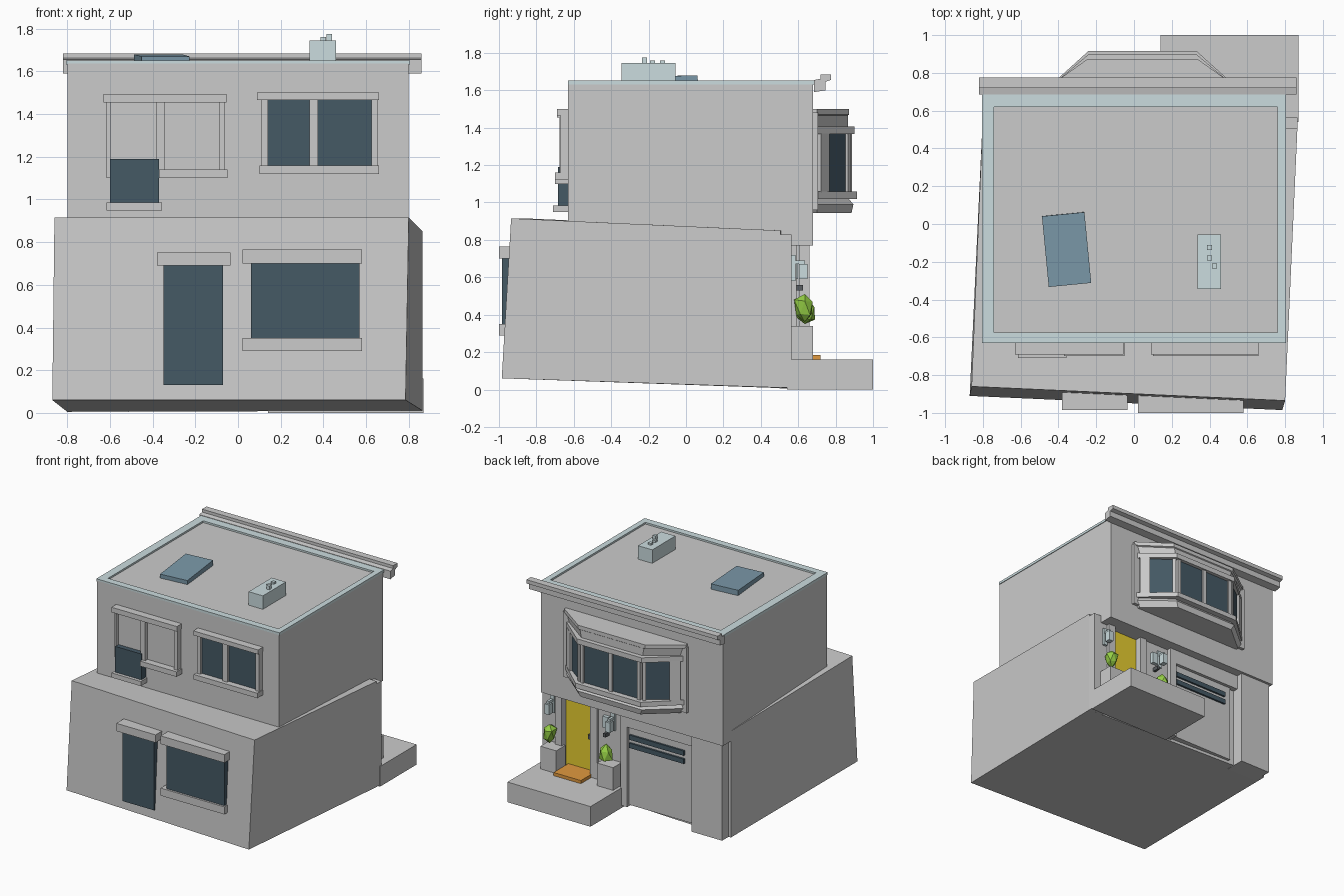
import bpy, bmesh, random
from math import radians
from mathutils import Vector

if "Cube" in bpy.data.objects:
    bpy.data.objects.remove(bpy.data.objects["Cube"])


def material(name, rgb):
    m = bpy.data.materials.new(name)
    m.diffuse_color = (*rgb, 1)
    m.use_nodes = True
    m.node_tree.nodes["Principled BSDF"].inputs["Base Color"].default_value = m.diffuse_color
    return m


GLASS = material("dark_glass", (0.06, 0.10, 0.13))
TRIM = material("pale_trim", (0.60, 0.72, 0.74))
SKY = material("skylight_glass", (0.20, 0.32, 0.40))
YELLOW = material("yellow_paint", (0.80, 0.62, 0.03))
GREEN = material("leaf_green", (0.30, 0.62, 0.06))
ORANGE = material("mat_orange", (0.75, 0.32, 0.05))
DARK = material("dark_metal", (0.10, 0.11, 0.12))


def finish(name, bm, mat=None):
    bmesh.ops.recalc_face_normals(bm, faces=bm.faces)
    me = bpy.data.meshes.new(name)
    bm.to_mesh(me)
    bm.free()
    ob = bpy.data.objects.new(name, me)
    bpy.context.collection.objects.link(ob)
    if mat:
        me.materials.append(mat)
    return ob


def loft(name, rings, mat=None):
    """Solid through rings with equal point counts."""
    bm = bmesh.new()
    vs = [[bm.verts.new(p) for p in r] for r in rings]
    n = len(rings[0])
    for a, b in zip(vs, vs[1:]):
        for i in range(n):
            j = (i + 1) % n
            bm.faces.new((a[i], a[j], b[j], b[i]))
    bm.faces.new(vs[0][::-1])
    bm.faces.new(vs[-1])
    return finish(name, bm, mat)


def box(name, x, y, z, mat=None):
    ring = lambda h: [(x[0], y[0], h), (x[1], y[0], h), (x[1], y[1], h), (x[0], y[1], h)]
    return loft(name, [ring(z[0]), ring(z[1])], mat)


# Main volumes: leaning ground floor and square upper floor
loft("ground_floor", [
    [(-.87, -.91, .06), (.785, -.985, .06), (.865, .505, .01), (-.80, .58, .005)],
    [(-.86, -.86, .915), (.80, -.935, .915), (.865, .505, .85), (-.80, .58, .85)]])
box("upper_floor", (-.80, .80), (-.63, .68), (.77, 1.638))

# Roof rim, cornice, skylight and chimney
for i, (x, y) in enumerate([((-.805, -.74), (-.63, .69)), ((.76, .805), (-.63, .69)),
                            ((-.74, .76), (-.63, -.575)), ((-.74, .76), (.62, .69))]):
    box(f"roof_rim_{i}", x, y, (1.632, 1.652), TRIM)
profile = [(.685, 1.59), (.745, 1.60), (.745, 1.645), (.775, 1.655), (.775, 1.685),
           (.72, 1.685), (.72, 1.662), (.685, 1.655)]
loft("cornice", [[(x, y, z) for y, z in profile] for x in (-.82, .86)])
sky = box("skylight", (-.113, .113), (-.188, .188), (-.025, .025), SKY)
sky.location = (-.357, -.135, 1.65)
sky.rotation_euler = (radians(1.5), 0, radians(5.5))
box("chimney", (.335, .46), (-.345, -.055), (1.63, 1.745), TRIM)
for i, (x, y, h) in enumerate([(.40, -.125, 1.76), (.40, -.18, 1.76), (.427, -.222, 1.775)]):
    box(f"chimney_pot_{i}", (x - .013, x + .013), (y - .013, y + .013), (1.74, h), TRIM)

# Upper front windows, the left one with a dropped pane
box("left_lintel", (-.63, -.055), (-.69, -.62), (1.455, 1.495))
for i, (a, b, z) in enumerate([(-.615, -.598, 1.10), (-.385, -.343, 1.10), (-.09, -.06, 1.13)]):
    box(f"left_jamb_{i}", (a, b), (-.675, -.62), (z, 1.46))
box("left_sill", (-.37, -.05), (-.70, -.62), (1.10, 1.14))
box("left_blank_panes", (-.60, -.08), (-.645, -.62), (1.12, 1.46))
box("dropped_pane", (-.60, -.37), (-.685, -.62), (.98, 1.19), GLASS)
box("dropped_sill", (-.615, -.357), (-.71, -.62), (.948, .985))
box("right_lintel", (.09, .66), (-.69, -.62), (1.465, 1.50))
box("right_sill", (.10, .66), (-.70, -.62), (1.12, 1.16))
for i, (a, b) in enumerate([(.11, .14), (.335, .375), (.625, .655)]):
    box(f"right_jamb_{i}", (a, b), (-.67, -.62), (1.15, 1.47))
for i, (a, b) in enumerate([(.14, .335), (.375, .625)]):
    box(f"right_pane_{i}", (a, b), (-.65, -.62), (1.15, 1.47), GLASS)

# Ground floor front door and window
box("front_glass_door", (-.35, -.07), (-.952, -.85), (.13, .69), GLASS)
box("front_door_lintel", (-.38, -.035), (-.985, -.85), (.69, .752))
box("front_pane", (.06, .57), (-.984, -.90), (.35, .70), GLASS)
box("front_window_lintel", (.02, .58), (-1, -.90), (.70, .765))
box("front_window_sill", (.02, .58), (-1, -.90), (.29, .35))

# Bay window: stacked trapezoid layers
def bay_ring(z, d, front):
    return [(-.46 - d, .67, z), (.55 + d, .67, z), (.55 + d, .70, z),
            (.32 + d * .6, front, z), (-.23 - d * .6, front, z), (-.46 - d, .70, z)]


for name, layers in {
        "bay_base": [(.945, -.02, .885), (.99, .015, .895), (1.02, 0, .87)],
        "bay_sill": [(1.02, .02, .915), (1.058, .02, .915)],
        "bay_core": [(1.0, -.02, .86), (1.42, -.02, .86)],
        "bay_head": [(1.365, .015, .90), (1.405, .015, .90)],
        "bay_cap": [(1.405, -.01, .865), (1.465, .01, .865), (1.47, .03, .872), (1.50, .03, .872)]}.items():
    loft(name, [bay_ring(*l) for l in layers])


def wall_panel(name, p, q, t0, t1, z, depth, mat=None):
    """Panel lying on the wall line p to q, between fractions t0 and t1."""
    p, q = Vector(p), Vector(q)
    a, b = p.lerp(q, t0), p.lerp(q, t1)
    d = (q - p).normalized()
    n = Vector((-d.y, d.x))
    foot = [a - n * .02, b - n * .02, b + n * depth, a + n * depth]
    loft(name, [[(v.x, v.y, h) for v in foot] for h in z], mat)


bay = [(.53, .70), (.308, .86), (-.218, .86), (-.44, .70)]
bay = bay[::-1]
spans = [[(.28, .90)], [(.05, .47), (.53, .95)], [(.10, .72)]]
posts = [[(0, .28), (.90, 1)], [(0, .05), (.47, .53), (.95, 1)], [(0, .10), (.72, 1)]]
for s in range(3):
    for i, (a, b) in enumerate(spans[s]):
        wall_panel(f"bay_pane_{s}_{i}", bay[s], bay[s + 1], a, b, (1.055, 1.37), .012, GLASS)
    for i, (a, b) in enumerate(posts[s]):
        wall_panel(f"bay_post_{s}_{i}", bay[s], bay[s + 1], a, b, (1.05, 1.37), .028)
for i, (a, b) in enumerate([(-.50, -.445), (.535, .59)]):
    box(f"bay_wall_trim_{i}", (a, b), (.67, .705), (.96, 1.48))

# Entrance: porch slab, recessed door, surround, mat
box("porch", (.14, .87), (.54, 1.0), (0, .16))
box("entrance_wall_right", (.74, .865), (.50, .565), (.01, .83))
box("entrance_wall_left", (.14, .37), (.50, .572), (.01, .80))
box("entrance_jamb_right", (.68, .74), (.50, .59), (.10, .78))
box("entrance_jamb_left", (.37, .43), (.50, .59), (.10, .78))
box("entrance_door", (.42, .69), (.49, .535), (.12, .78), YELLOW)
box("door_knob", (.435, .47), (.53, .56), (.44, .475), DARK)
box("door_mat", (.42, .66), (.53, .72), (.155, .185), ORANGE)

# Planters with faceted shrubs
random.seed(4)
for i, (x, z, h) in enumerate([(.735, .435, .09), (.235, .41, .075)]):
    box(f"planter_{i}", (x - .07, x + .07), (.565, .68), (.15, .34))
    bm = bmesh.new()
    bmesh.ops.create_icosphere(bm, subdivisions=1, radius=1)
    for v in bm.verts:
        k = random.uniform(.72, 1.15)
        v.co = (x + .02 + v.co.x * k * .055, .635 + v.co.y * k * .06, z + v.co.z * k * h)
    finish(f"shrub_{i}", bm, GREEN)

# Wall lamps
for i, x in enumerate((.77, .235)):
    box(f"lamp_plate_{i}", (x - .018, x + .018), (.56, .585), (.58, .72), TRIM)
    box(f"lamp_arm_{i}", (x - .01, x + .01), (.58, .635), (.67, .69), TRIM)
    box(f"lamp_shade_{i}", (x - .02, x + .02), (.605, .65), (.59, .67), TRIM)
box("mailbox", (.265, .315), (.56, .60), (.59, .68), TRIM)
box("entry_buzzer", (.27, .29), (.56, .625), (.53, .56), DARK)

# Garage door with two window slits, frame and side pier
box("garage_door", (-.46, .10), (.50, .585), (.03, .66))
for i, z in enumerate((.49, .555)):
    box(f"garage_slit_{i}", (-.40, .08), (.55, .60), (z, z + .038), GLASS)
box("garage_lintel", (-.52, .15), (.50, .61), (.655, .78))
box("garage_post", (.09, .15), (.50, .61), (.02, .78))
box("corner_pier", (-.78, -.51), (.50, .66), (.005, .78))
